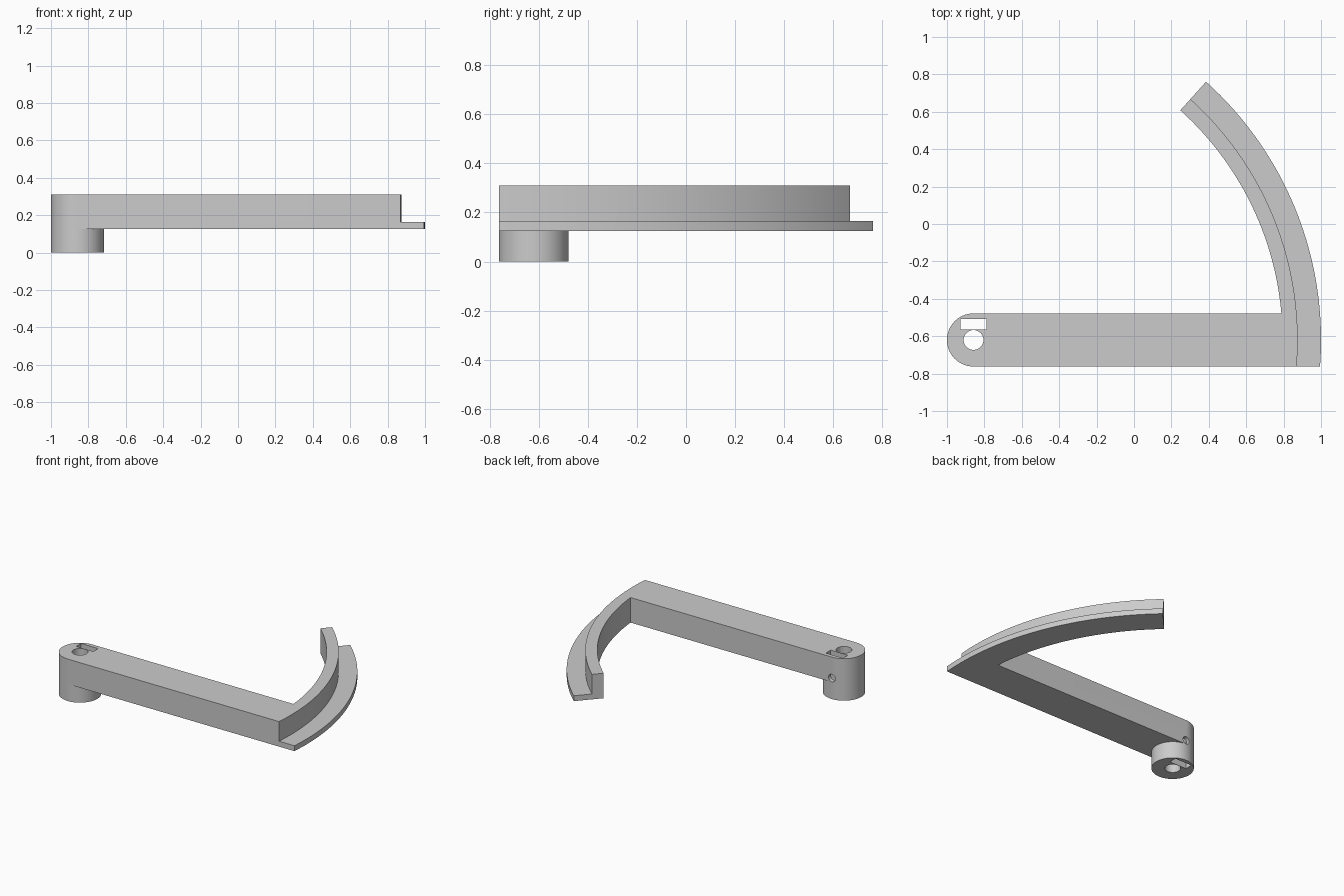
import bpy, bmesh
from math import asin, cos, sin, pi, radians
from mathutils import Matrix

cube = bpy.data.objects.get("Cube")
if cube:
    bpy.data.objects.remove(cube, do_unlink=True)

PX, PY = -0.858, -0.62          # pivot, also the centre of the curved rail
HUB_R = 0.142
R_IN, R_MID, R_OUT = 1.652, 1.733, 1.858
END = radians(48)
Z_ARM, Z_LEDGE, Z_TOP = 0.125, 0.165, 0.31

grey = bpy.data.materials.new("plain grey")
grey.use_nodes = True
colour = (0.6, 0.6, 0.6, 1)
grey.diffuse_color = colour
grey.node_tree.nodes["Principled BSDF"].inputs["Base Color"].default_value = colour


def arc(radius, start, end, steps=48):
    return [(PX + radius * cos(start + (end - start) * i / steps),
             PY + radius * sin(start + (end - start) * i / steps))
            for i in range(steps + 1)]


def finish(name, bm):
    bmesh.ops.recalc_face_normals(bm, faces=bm.faces)
    mesh = bpy.data.meshes.new(name)
    bm.to_mesh(mesh)
    bm.free()
    mesh.materials.append(grey)
    ob = bpy.data.objects.new(name, mesh)
    bpy.context.collection.objects.link(ob)
    return ob


def extrude(name, outline, z0, z1):
    bm = bmesh.new()
    face = bm.faces.new([bm.verts.new((x, y, z0)) for x, y in outline])
    top = bmesh.ops.extrude_face_region(bm, geom=[face])["geom"]
    bmesh.ops.translate(bm, vec=(0, 0, z1 - z0),
                        verts=[v for v in top if isinstance(v, bmesh.types.BMVert)])
    return finish(name, bm)


def combine(target, other, operation):
    mod = target.modifiers.new(operation.lower(), "BOOLEAN")
    mod.operation, mod.solver, mod.object = operation, "EXACT", other
    bpy.context.view_layer.objects.active = target
    bpy.ops.object.modifier_apply(modifier=mod.name)
    bpy.data.objects.remove(other, do_unlink=True)


def low(radius):                # angle at which a circle meets the arm's front face
    return asin(-HUB_R / radius)


# Arm with rounded hub end, running into the tall curved wall
round_end = arc(HUB_R, pi / 2, 3 * pi / 2, 40)
wall = arc(R_MID, low(R_MID), END) + arc(R_IN, END, -low(R_IN))
bracket = extrude("swing_arm", round_end + wall, Z_ARM, Z_TOP)

# Low ledge outside the wall
ledge = extrude("ledge", arc(R_MID, low(R_MID), END) + arc(R_OUT, END, low(R_OUT)),
                Z_ARM, Z_LEDGE)
combine(bracket, ledge, "UNION")

# Hub extending below the arm
hub = extrude("hub", arc(HUB_R, pi / 2, 5 * pi / 2, 80)[:-1], 0, Z_ARM)
combine(bracket, hub, "UNION")

# Shaft bore, nut slot and set screw hole
bore = extrude("bore_cutter", arc(0.053, 0, 2 * pi, 40)[:-1], -0.1, 0.5)
combine(bracket, bore, "DIFFERENCE")
slot = extrude("slot_cutter", [(PX - 0.07, -0.565), (PX + 0.07, -0.565),
                               (PX + 0.07, -0.508), (PX - 0.07, -0.508)], -0.1, 0.5)
combine(bracket, slot, "DIFFERENCE")
bm = bmesh.new()
bmesh.ops.create_cone(bm, cap_ends=True, segments=24, radius1=0.028, radius2=0.028, depth=0.3,
                      matrix=Matrix.Translation((PX, PY + 0.15, Z_TOP / 2))
                      @ Matrix.Rotation(pi / 2, 4, "X"))
combine(bracket, finish("screw_cutter", bm), "DIFFERENCE")

# Smooth curves, crisp edges
bpy.ops.object.select_all(action="DESELECT")
bracket.select_set(True)
bpy.context.view_layer.objects.active = bracket
bpy.ops.object.shade_smooth_by_angle(angle=radians(30))
